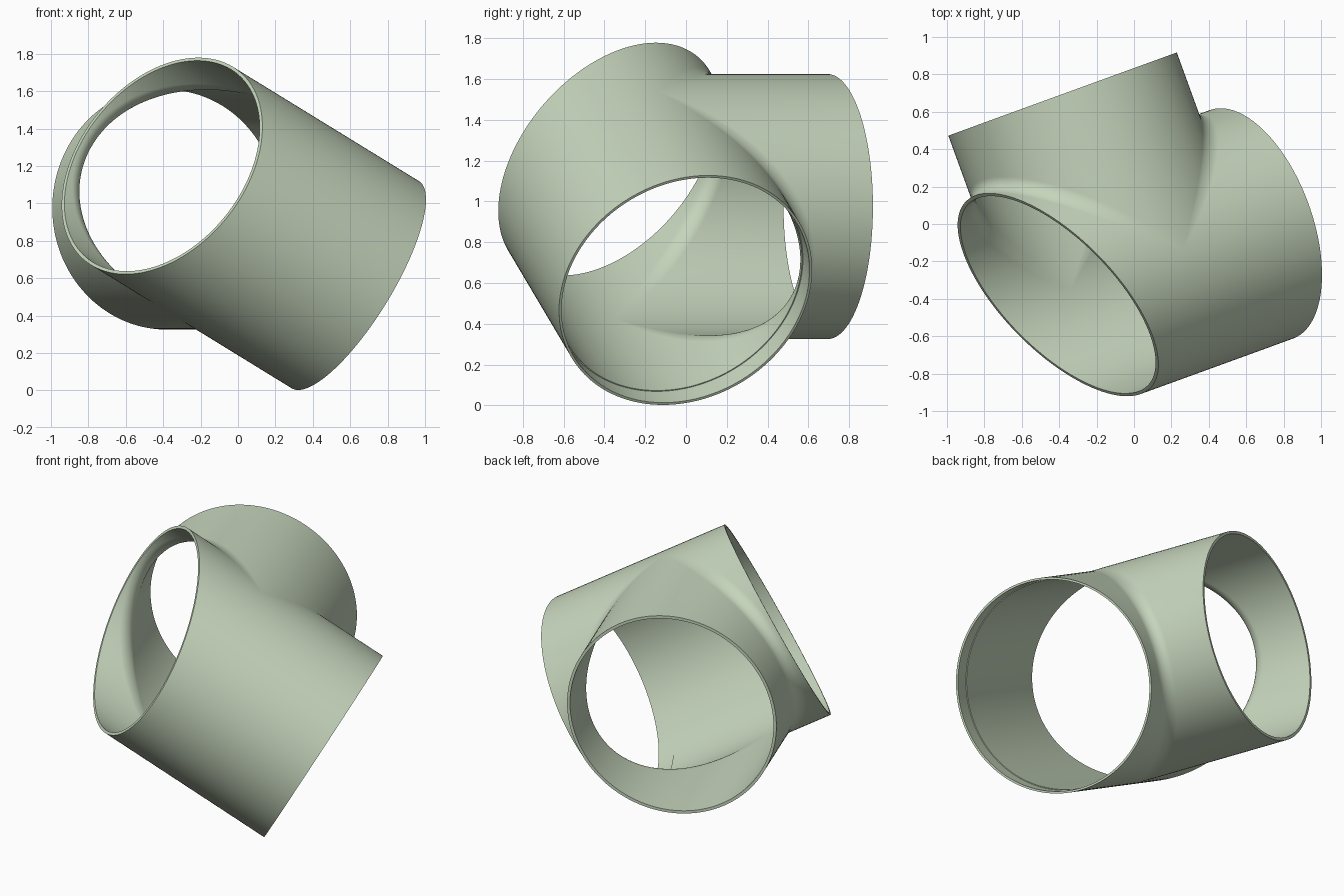
import bpy, bmesh
from math import sin, cos, tan, pi, radians
from mathutils import Vector

cube = bpy.data.objects.get("Cube")
if cube:
    bpy.data.objects.remove(cube, do_unlink=True)

# Pipe axes: the run slopes down, the branch leaves it at a right angle
azimuth, slope = radians(20), radians(30)
run = Vector((cos(slope) * cos(azimuth), cos(slope) * sin(azimuth), -sin(slope)))
branch = Vector((-sin(azimuth), cos(azimuth), 0))
side = run.cross(branch)
joint = Vector((-0.04, -0.245, 0.975))

outer, inner, lip = 0.65, 0.632, 0.637
long_end, short_end, branch_end = 0.82, 0.45, 1.0
mitre = tan(radians(22.5))
socket = long_end - 0.11
steps, arc_steps = 72, 10


def place(along, out, across):
    return joint + run * along + branch * out + side * across


def mitred(out):
    return -(short_end + mitre * out)


def fillet_radius(h):
    return h * (0.28 - 0.27 * h)


def shell_path(radius, phi, sign):
    """Branch wall, rounded crotch and upper run wall in one slice."""
    h, w = radius * cos(phi), radius * sin(phi)
    r = fillet_radius(h)
    pts = [place(sign * h, branch_end, w)]
    for i in range(arc_steps + 1):
        a = i / arc_steps * pi / 2
        pts.append(place(sign * (h + r - r * cos(a)), h + r - r * sin(a), w))
    return pts


def run_end(phi, sign, up):
    """End of the run in one slice, listed from outside to inside."""
    def ring(radius, along=None):
        out = up * radius * cos(phi)
        return place(mitred(out) if along is None else along, out, radius * sin(phi))
    if sign < 0:
        return [ring(outer), ring(inner)]
    return [ring(outer, long_end), ring(lip, long_end),
            ring(lip, socket), ring(inner, socket)]


def upper_loop(phi, sign):
    return (shell_path(outer, phi, sign) + run_end(phi, sign, 1)
            + shell_path(inner, phi, sign)[::-1])


def lower_loop(phi):
    def middle(radius):
        return [place(0, -radius * cos(phi), radius * sin(phi))]
    return (middle(outer) + run_end(phi, 1, -1) + middle(inner)
            + run_end(phi, -1, -1)[::-1])


def skin(bm, loops):
    rows = [[bm.verts.new(p) for p in loop] for loop in loops]
    for a, b in zip(rows, rows[1:]):
        n = len(a)
        for i in range(n):
            j = (i + 1) % n
            bm.faces.new((a[i], a[j], b[j], b[i]))


# Skin the two crotch sides and the back of the run, then weld them
angles = [-pi / 2 + pi * i / steps for i in range(steps + 1)]
bm = bmesh.new()
skin(bm, [upper_loop(p, 1) for p in angles])
skin(bm, [upper_loop(p, -1) for p in angles])
skin(bm, [lower_loop(p) for p in angles])
bmesh.ops.remove_doubles(bm, verts=bm.verts, dist=0.00005)
bmesh.ops.recalc_face_normals(bm, faces=bm.faces)

mesh = bpy.data.meshes.new("pipe_tee")
bm.to_mesh(mesh)
bm.free()
tee = bpy.data.objects.new("pipe_tee", mesh)
bpy.context.collection.objects.link(tee)

# Pale green finish
colour = (0.56, 0.66, 0.50, 1)
mat = bpy.data.materials.new("pale_green")
mat.use_nodes = True
mat.diffuse_color = colour
mat.node_tree.nodes["Principled BSDF"].inputs["Base Color"].default_value = colour
mesh.materials.append(mat)

bpy.ops.object.select_all(action='DESELECT')
tee.select_set(True)
bpy.context.view_layer.objects.active = tee
bpy.ops.object.shade_smooth_by_angle(angle=radians(35))
